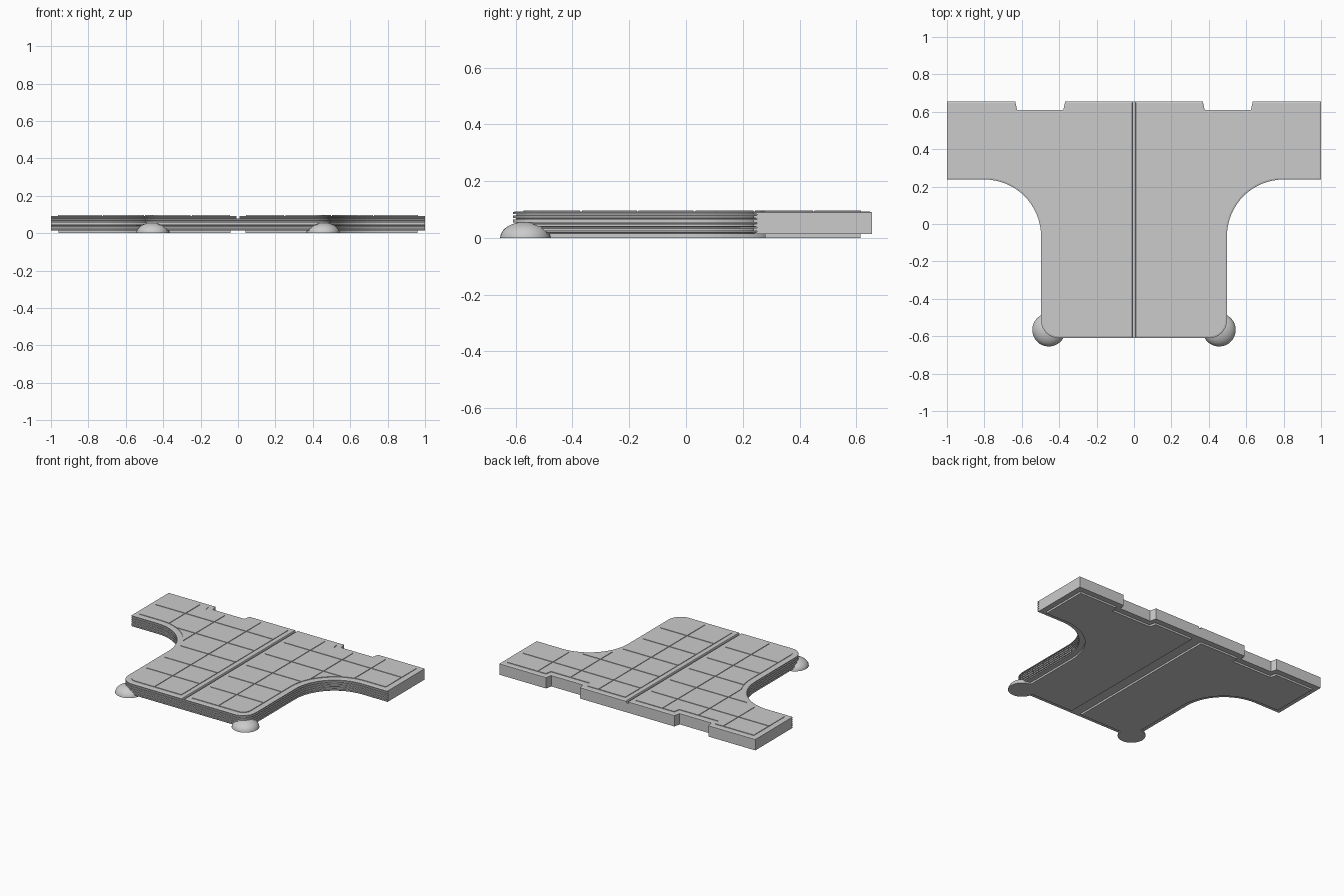
import bpy, bmesh
from math import sin, cos, pi

if "Cube" in bpy.data.objects:
    bpy.data.objects.remove(bpy.data.objects["Cube"])


def outline(d, e, c):
    """Right half outline: d insets front/side edges, e the back/end edges, c the centre edge."""
    pts = [(c, -0.61 + d)]
    # rounded front corner
    r = 0.095 - d
    for i in range(9):
        a = -pi / 2 + pi / 2 * i / 8
        pts.append((0.402 + r * cos(a) if r > 0 else 0.402, -0.515 + r * sin(a)))
    # concave sweep into the arm
    r = 0.303 + d
    for i in range(17):
        a = pi - pi / 2 * i / 16
        pts.append((0.80 + r * cos(a), -0.065 + r * sin(a)))
    # arm end and notched back edge
    s = e * 0.75
    pts += [(1 - e, 0.238 + d), (1 - e, 0.655 - e),
            (0.635 + s, 0.655 - e), (0.625 + s, 0.61 - e),
            (0.378 - s, 0.61 - e), (0.368 - s, 0.655 - e), (c, 0.655 - e)]
    return pts


def finish(bm, name, mirror=True):
    me = bpy.data.meshes.new(name)
    bm.to_mesh(me)
    bm.free()
    ob = bpy.data.objects.new(name, me)
    bpy.context.collection.objects.link(ob)
    if mirror:
        m = ob.modifiers.new("mirror", 'MIRROR')
        m.use_axis[0] = True
        m.merge_threshold = 0.0001
    return ob


def loft(name, levels):
    """Stack outlines given as (z, d, e, c) and cap both ends."""
    bm = bmesh.new()
    rings = [[bm.verts.new((x, y, z)) for x, y in outline(d, e, c)] for z, d, e, c in levels]
    n = len(rings[0])
    for lo, hi in zip(rings, rings[1:]):
        for i in range(n):
            j = (i + 1) % n
            bm.faces.new((lo[i], lo[j], hi[j], hi[i]))
    bm.faces.new(rings[0][::-1])
    bm.faces.new(rings[-1])
    bmesh.ops.remove_doubles(bm, verts=bm.verts, dist=1e-5)
    bmesh.ops.recalc_face_normals(bm, faces=bm.faces)
    # open the centre wall so the mirrored halves join
    inner = [f for f in bm.faces if all(abs(v.co.x) < 1e-5 for v in f.verts)]
    bmesh.ops.delete(bm, geom=inner, context='FACES')
    return finish(bm, name)


# foot plate
loft("base_plate", [(0.0, 0.04, 0.04, 0.04), (0.0135, 0.04, 0.04, 0.04)])

# body with horizontal grooves on the front and swept sides
levels = [(0.013, 0.004, 0, 0)]
for z in (0.022, 0.037, 0.052, 0.067):
    levels += [(z - 0.003, 0, 0, 0), (z - 0.002, 0.012, 0, 0),
               (z + 0.002, 0.012, 0, 0), (z + 0.003, 0, 0, 0)]
levels += [(0.078, 0, 0, 0), (0.078, 0, 0, 0.008),
           (0.080, 0.012, 0, 0.008), (0.084, 0.012, 0, 0.008), (0.085, 0, 0, 0.008),
           (0.090, 0, 0, 0.008), (0.093, 0.009, 0.009, 0.010)]
loft("body", levels)

# raised deck split into tiles by a grid of gaps
bm = bmesh.new()
bm.faces.new([bm.verts.new((x, y, 0.0925)) for x, y in outline(0.038, 0.038, 0.042)])
W = 0.003
lines = [(0, v) for v in (0.25, 0.5, 0.725)] + [(1, v) for v in (-0.37, -0.17, 0.03, 0.24, 0.45)]
bmesh.ops.triangulate(bm, faces=bm.faces)
for axis, v in lines:
    for s in (-W, W):
        co = [0, 0, 0]
        no = [0, 0, 0]
        co[axis], no[axis] = v + s, 1
        bmesh.ops.bisect_plane(bm, geom=bm.verts[:] + bm.edges[:] + bm.faces[:],
                               plane_co=co, plane_no=no, dist=1e-6)
gaps = [f for f in bm.faces
        if any(abs(f.calc_center_median()[a] - v) < W for a, v in lines)]
bmesh.ops.delete(bm, geom=gaps, context='FACES')
ret = bmesh.ops.extrude_face_region(bm, geom=bm.faces[:])
for g in ret["geom"]:
    if isinstance(g, bmesh.types.BMVert):
        g.co.z = 0.097
bmesh.ops.recalc_face_normals(bm, faces=bm.faces)
finish(bm, "deck_tiles")

# domed corner feet
bm = bmesh.new()
bmesh.ops.create_uvsphere(bm, u_segments=32, v_segments=16, radius=1)
low = [v for v in bm.verts if v.co.z < -1e-4]
bmesh.ops.delete(bm, geom=low, context='VERTS')
rim = [e for e in bm.edges if e.is_boundary]
bmesh.ops.contextual_create(bm, geom=rim)
for v in bm.verts:
    v.co = (0.455 + 0.089 * v.co.x, -0.566 + 0.089 * v.co.y, 0.057 * v.co.z)
bmesh.ops.recalc_face_normals(bm, faces=bm.faces)
feet = finish(bm, "corner_domes")
bpy.context.view_layer.objects.active = feet
feet.select_set(True)
bpy.ops.object.shade_smooth_by_angle(angle=0.6)
